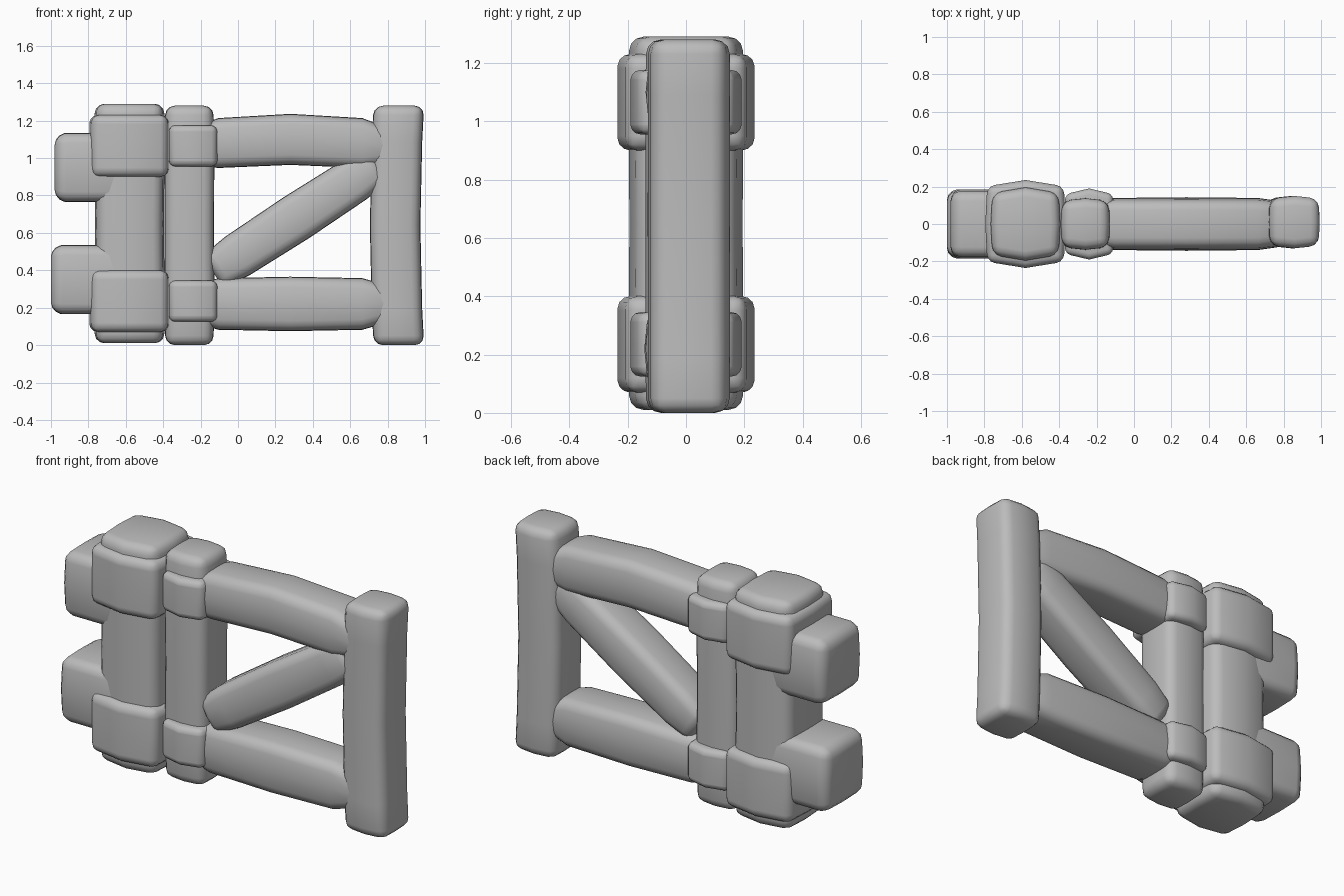
import bpy
import bmesh
import math
from mathutils import Matrix, Vector

if "Cube" in bpy.data.objects:
    bpy.data.objects.remove(bpy.data.objects["Cube"], do_unlink=True)

GREY = (0.5, 0.5, 0.5, 1)
mat = bpy.data.materials.new("plain_grey")
mat.use_nodes = True
mat.diffuse_color = GREY
mat.node_tree.nodes["Principled BSDF"].inputs["Base Color"].default_value = GREY

MIDDLE = 0.65  # height about which the pairs of parts mirror


def ring_section(width, depth, bulge):
    """Rectangle whose side midpoints stand a little further out than its corners."""
    points = []
    for step in range(8):
        angle = step * math.tau / 8
        across, through = round(math.cos(angle)), round(math.sin(angle))
        is_corner = across and through
        points.append(Vector((
            across * width / 2 * (1 - bulge / 3 if is_corner else 1),
            through * depth / 2 * (1 - bulge if is_corner else 1),
            0)))
    return points


def beam(name, x, z, length, width, depth, tilt=0, waist=0, taper=0,
         bow=0, bulge=0.1, rounding=0.05, y=0):
    """Rounded timber; waist thins its middle, taper its ends, bow bends it sideways."""
    bm = bmesh.new()
    rings = []
    for t in (-1, -0.7, 0, 0.7, 1):
        middle = 1 - t * t
        scale = 1 - waist * middle - taper * (abs(t) == 1)
        centre = Vector((bow * middle, 0, t * length / 2))
        # The depth follows the width more gently
        section = ring_section(width * scale, depth * (1 + scale) / 2, bulge)
        rings.append([bm.verts.new(centre + point) for point in section])
    for low, high in zip(rings, rings[1:]):
        for i in range(len(low)):
            bm.faces.new((low[i - 1], low[i], high[i], high[i - 1]))
    bm.faces.new(rings[0])
    bm.faces.new(rings[-1])
    placement = (Matrix.Translation((x, y, z))
                 @ Matrix.Rotation(math.radians(tilt), 4, "Y"))
    bm.transform(placement)
    bmesh.ops.recalc_face_normals(bm, faces=bm.faces)
    mesh = bpy.data.meshes.new(name)
    bm.to_mesh(mesh)
    bm.free()
    mesh.materials.append(mat)
    obj = bpy.data.objects.new(name, mesh)
    bpy.context.collection.objects.link(obj)

    # Round the long corners and the ends
    mod = obj.modifiers.new("rounding", "BEVEL")
    mod.width = rounding
    mod.segments = 3
    mod.limit_method = "ANGLE"
    mod.angle_limit = math.radians(40)
    bpy.ops.object.select_all(action="DESELECT")
    obj.select_set(True)
    bpy.context.view_layer.objects.active = obj
    bpy.ops.object.modifier_apply(modifier=mod.name)
    bpy.ops.object.shade_smooth_by_angle(angle=math.radians(50))


# Upright posts
beam("main_post", x=-0.58, z=MIDDLE, length=1.28, width=0.39, depth=0.4,
     waist=0.06, taper=0.05, bulge=0.15)
beam("hinge_post", x=-0.26, z=0.64, length=1.28, width=0.27, depth=0.28,
     waist=0.02, taper=0.05)
beam("end_post", x=0.86, z=0.64, length=1.28, width=0.27, depth=0.28,
     bow=-0.02, y=0.01)

# Collars, pegs and rails come in mirrored pairs
for level, sign in (("lower", -1), ("upper", 1)):
    collar_height = MIDDLE + sign * 0.415
    beam(level + "_main_collar", x=-0.58, z=collar_height, length=0.33,
         width=0.43, depth=0.47, taper=0.02, bulge=0.14, rounding=0.04)
    beam(level + "_hinge_collar", x=-0.24, z=collar_height, length=0.22,
         width=0.27, depth=0.38, taper=0.02, bulge=0.16, rounding=0.03)
    beam(level + "_peg", x=-0.79 + sign * 0.01, z=MIDDLE + sign * 0.3, length=0.4,
         width=0.37, depth=0.37, tilt=90, taper=0.07, bulge=0.06)
    is_upper = sign > 0
    beam(level + "_rail", x=0.28, z=1.06 if is_upper else 0.22, length=1.1,
         width=0.26, depth=0.27, tilt=90, taper=0.3,
         waist=-0.05 if is_upper else -0.12, bow=-0.04 if is_upper else 0)

# Diagonal brace
beam("diagonal_brace", x=0.31, z=0.68, length=1.06, width=0.23, depth=0.25,
     tilt=57, waist=-0.12, taper=0.1)
